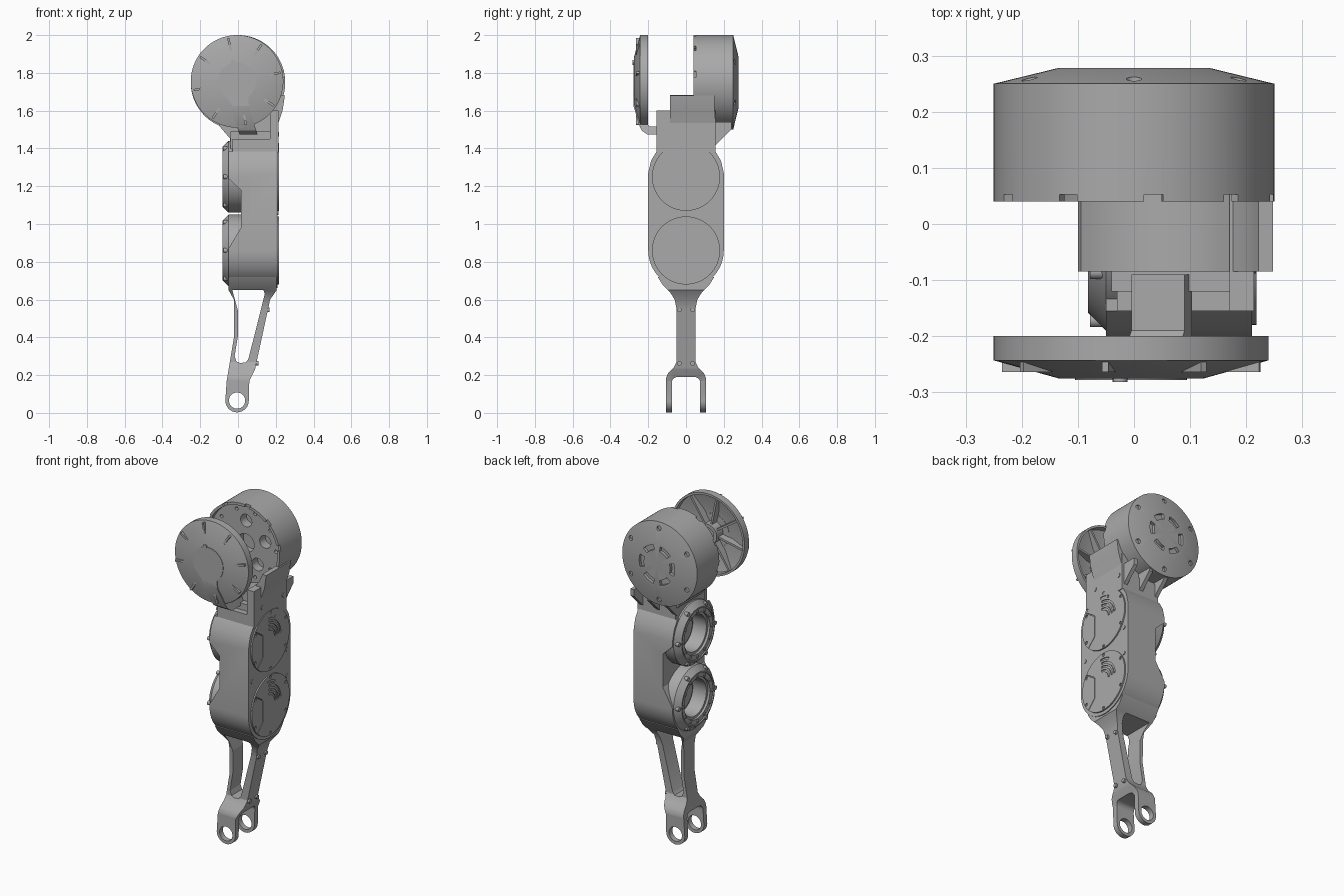
import bpy, bmesh
from math import sin, cos, pi, radians
from mathutils import Vector

if "Cube" in bpy.data.objects:
    bpy.data.objects.remove(bpy.data.objects["Cube"])

grey = bpy.data.materials.new("machined grey")
grey.use_nodes = True
grey.diffuse_color = (0.4, 0.4, 0.4, 1)
grey.node_tree.nodes["Principled BSDF"].inputs["Base Color"].default_value = (0.4, 0.4, 0.4, 1)


def place(axis, u, v, w):
    """u, v lie in the section plane, w runs along the axis."""
    return Vector((w, u, v)) if axis == "x" else Vector((u, w, v))


def finish(name, bm):
    bmesh.ops.recalc_face_normals(bm, faces=bm.faces)
    mesh = bpy.data.meshes.new(name)
    bm.to_mesh(mesh)
    bm.free()
    mesh.materials.append(grey)
    ob = bpy.data.objects.new(name, mesh)
    bpy.context.collection.objects.link(ob)
    return ob


def prism(name, polys, axis, lo, hi):
    """Extrude one or more outlines along an axis."""
    bm = bmesh.new()
    for pts in polys:
        a = [bm.verts.new(place(axis, u, v, lo)) for u, v in pts]
        b = [bm.verts.new(place(axis, u, v, hi)) for u, v in pts]
        bm.faces.new(a)
        bm.faces.new(b[::-1])
        for i in range(len(a)):
            j = (i + 1) % len(a)
            bm.faces.new((a[i], b[i], b[j], a[j]))
    return finish(name, bm)


def lathe(name, profile, axis, cu, cv, steps=64):
    """Turn a (radius, along) profile about an axis."""
    bm = bmesh.new()
    vs = [bm.verts.new(place(axis, cu + r, cv, w)) for r, w in profile]
    es = [bm.edges.new(p) for p in zip(vs, vs[1:])]
    bmesh.ops.spin(bm, geom=vs + es, cent=place(axis, cu, cv, 0),
                   axis=place(axis, 0, 0, 1), angle=2 * pi, steps=steps)
    bmesh.ops.remove_doubles(bm, verts=bm.verts, dist=1e-5)
    return finish(name, bm)


def arc(cu, cv, r, a0, a1, n=12):
    return [(cu + r * cos(radians(a0 + (a1 - a0) * i / n)),
             cv + r * sin(radians(a0 + (a1 - a0) * i / n))) for i in range(n + 1)]


def circle(cu, cv, r, n=24):
    return arc(cu, cv, r, 0, 360, n)[:-1]


def band(cu, cv, r0, r1, a0, a1):
    return arc(cu, cv, r0, a0, a1) + arc(cu, cv, r1, a1, a0)


def spread(cu, cv, r, count, size, start=0, n=16):
    """Circles spaced evenly round a centre."""
    return [circle(cu + r * cos(2 * pi * i / count + start),
                   cv + r * sin(2 * pi * i / count + start), size, n) for i in range(count)]


def stroke(p, q, w):
    """A thin bar between two points."""
    p, q = Vector(p), Vector(q)
    d = (q - p).normalized() * w / 2
    s = Vector((-d.y, d.x))
    return [tuple(k) for k in (p + s, q + s, q - s, p - s)]


def mirrored(half):
    return half + [(-u, v) for u, v in reversed(half)]


def combine(ob, cutter, how="DIFFERENCE"):
    mod = ob.modifiers.new("cut", "BOOLEAN")
    mod.operation, mod.object, mod.solver = how, cutter, "EXACT"
    bpy.ops.object.select_all(action="DESELECT")
    bpy.context.view_layer.objects.active = ob
    ob.select_set(True)
    bpy.ops.object.modifier_apply(modifier=mod.name)
    bpy.data.objects.remove(cutter)


MOTORS = {"upper": 1.25, "lower": 0.86}
TOP_Z = 1.75

# Main body: capsule housing with a side notch and two motor pockets
half = [(0.155, 1.385), (0.185, 1.335), (0.2, 1.27)] + arc(0, 0.86, 0.2, 0, -88, 16)
body = prism("body_housing", [mirrored(half)], "x", -0.05, 0.21)
combine(body, prism("notch", [[(-0.1, 1.24), (-0.05, 1.24), (0.015, 1.18), (0.015, 0.98),
                               (-0.05, 0.87), (-0.1, 0.87)]], "y", -0.3, 0.3))
combine(body, prism("pockets", [circle(0, z, 0.14, 48) for z in MOTORS.values()], "x", -0.1, 0.04))

for level, z in MOTORS.items():
    # Hollow motor with stepped bore
    lathe(level + "_motor", [(0, 0.06), (0.19, 0.06), (0.19, -0.05), (0.158, -0.082), (0.15, -0.082),
          (0.15, -0.074), (0.122, -0.074), (0.122, -0.06), (0.108, -0.06), (0.108, 0.03),
          (0.09, 0.03), (0.09, 0.02), (0, 0.02)], "x", 0, z)
    prism(level + "_motor_bolts", spread(0, z, 0.136, 12, 0.009), "x", -0.075, -0.081)
    prism(level + "_motor_rim_bolts", spread(0, z, 0.172, 6, 0.012), "x", -0.05, -0.078)
    # Side cover with curved vents, a seam and screw holes
    cover = prism(level + "_cover", [circle(0, z, 0.18, 64)], "x", 0.2, 0.218)
    cuts = [band(-0.02, z + 0.005, r, r + 0.012, 4, 88) for r in (0.06, 0.084, 0.108)]
    cuts += [band(-0.02, z + 0.005, 0.132, 0.144, 62, 92)]
    seam = [(-0.14, z + 0.1), (-0.075, z + 0.055), (-0.075, z - 0.075), (-0.125, z - 0.125)]
    cuts += [stroke(p, q, 0.004) for p, q in zip(seam, seam[1:])]
    for poly in cuts[:4], cuts[4:5] + cuts[6:], cuts[5:6]:
        combine(cover, prism("vents", poly, "x", 0.212, 0.23))
    combine(cover, prism("holes", spread(0, z, 0.167, 6, 0.009, pi / 6), "x", 0.212, 0.23))
prism("body_screws", [circle(u, v, 0.012, 16) for u, v in
                      ((-0.165, 1.06), (0.165, 1.13), (0.165, 0.97))], "x", 0.2, 0.214)

# Lower link: side outline crossed with front outline, then window, fork and pin hole
link = prism("lower_link", [[(-0.05, 0.72), (-0.05, 0.65), (-0.022, 0.6), (-0.02, 0.41), (-0.04, 0.29),
             (-0.06, 0.17)] + arc(-0.005, 0.065, 0.062, 180, 360, 20) +
             [(0.06, 0.17), (0.09, 0.23), (0.17, 0.6), (0.205, 0.65), (0.205, 0.72)]], "y", -0.3, 0.3)
half = [(0.15, 0.72), (0.125, 0.68), (0.085, 0.64), (0.06, 0.6), (0.05, 0.55), (0.05, 0.27),
        (0.065, 0.24), (0.095, 0.21), (0.107, 0.18), (0.107, -0.01), (0.075, -0.01)]
combine(link, prism("width", [mirrored(half + [(0.075, 0.15)] + arc(0.045, 0.16, 0.03, 0, 90, 5))],
                    "x", -0.2, 0.4), "INTERSECT")
combine(link, prism("window", [[(-0.03, 0.65), (0, 0.54), (0, 0.41), (-0.018, 0.3), (-0.008, 0.272),
        (0.01, 0.265), (0.04, 0.266), (0.055, 0.285), (0.142, 0.63), (0.135, 0.65)]], "y", -0.3, 0.3))
combine(link, prism("pin_hole", [circle(-0.005, 0.065, 0.043, 32)], "y", -0.3, 0.3))
for v, x in ((0.545, 0.15), (0.262, 0.09)):
    prism("link_screws", [circle(s * 0.035, v, 0.012, 16) for s in (-1, 1)], "x", x, x + 0.018)

# Hip bracket joining the body to the large drum
prism("bracket_plate", [[(-0.155, 1.38), (0.155, 1.38), (0.155, 1.6), (-0.155, 1.6)]], "x", 0.17, 0.214)
prism("bracket_block", [[(-0.04, 1.36), (0.18, 1.36), (0.18, 1.49), (-0.04, 1.49)]], "y", -0.12, 0.155)
prism("bracket_front_wall", [[(-0.03, 1.38), (0.18, 1.38), (0.18, 1.45), (-0.03, 1.45)]], "y", -0.155, -0.11)
prism("bracket_screws", [circle(u, 1.475, 0.013, 16) for u in (-0.075, 0.125)], "x", 0.2, 0.218)
prism("cradle", [arc(0, TOP_Z, 0.232, 246, 343, 24) +
      [(0.248, 1.68), (0.236, 1.6), (0.212, 1.53), (0.205, 1.45), (-0.04, 1.45), (-0.1, 1.52)]],
      "y", -0.085, 0.15)
for x in (-0.03, 0.08, 0.19):
    prism("bracket_gusset", [[(0.14, 1.4), (0.14, 1.54), (0.24, 1.54), (0.24, 1.5)]], "x", x - 0.012, x + 0.012)

# Large rear drum, open to the front with a drilled inner plate
drum = lathe("rear_drum", [(0, 0.278), (0.135, 0.278), (0.25, 0.25), (0.25, 0.04), (0.234, 0.04),
             (0.234, 0.075), (0, 0.075)], "y", 0, TOP_Z, 96)
combine(drum, prism("plate_holes", spread(0, TOP_Z, 0.135, 5, 0.038, 0.3) + [circle(0, TOP_Z, 0.055)]
                    + spread(0, TOP_Z, 0.2, 10, 0.01), "y", 0.06, 0.13))
combine(drum, prism("rim_notches", [band(0, TOP_Z, 0.22, 0.27, a - 4, a + 4) for a in range(10, 360, 36)],
                    "y", 0.02, 0.053))
combine(drum, prism("back_slots", [band(0, TOP_Z, 0.088, 0.118, a - 19, a + 19) for a in range(0, 360, 60)],
                    "y", 0.26, 0.3))
combine(drum, prism("back_screw_holes", spread(0, TOP_Z, 0.215, 6, 0.014, pi / 6), "y", 0.246, 0.3))

# Front cap: shallow ribbed dish with a hub
CX, CZ = -0.005, 1.755
lathe("front_cap", [(0, -0.275), (0.13, -0.275), (0.245, -0.243), (0.245, -0.2), (0.232, -0.2),
      (0.232, -0.235), (0.13, -0.262), (0.06, -0.262), (0.06, -0.2), (0.04, -0.2), (0.04, -0.25),
      (0, -0.25)], "y", CX, CZ, 96)
prism("cap_ribs", [stroke((CX + 0.057 * cos(a), CZ + 0.057 * sin(a)),
                          (CX + 0.234 * cos(a), CZ + 0.234 * sin(a)), 0.012)
                   for a in (pi * i / 4 + 0.2 for i in range(8))], "y", -0.264, -0.218)

# Keyhole cover on the cap and the arm running back to the bracket
prism("keyhole_cover", [arc(CX, CZ, 0.1, -52, 228, 40) + [(-0.035, 1.64), (-0.03, 1.625), (0.058, 1.625),
      (0.055, 1.65)]], "y", -0.278, -0.26)
arm = prism("cap_arm", [[(-0.278, 1.67), (-0.278, 1.625), (-0.25, 1.53), (-0.235, 1.495), (-0.205, 1.475),
            (-0.09, 1.475), (-0.09, 1.515), (-0.19, 1.515), (-0.205, 1.53), (-0.24, 1.64)]], "x", -0.05, 0.045)
for v in arm.data.vertices:
    v.co.x += 0.058 - 0.32 * (v.co.z - 1.475)
prism("keyhole_screw", [circle(-0.025, 1.855, 0.013, 16)], "y", -0.282, -0.27)

# Smooth the round surfaces and keep the machined edges crisp
bpy.ops.object.select_all(action="DESELECT")
for ob in bpy.context.scene.objects:
    if ob.type == "MESH" and ob.data.materials and ob.data.materials[0] == grey:
        ob.select_set(True)
        bpy.context.view_layer.objects.active = ob
bpy.ops.object.shade_smooth_by_angle(angle=radians(25))
